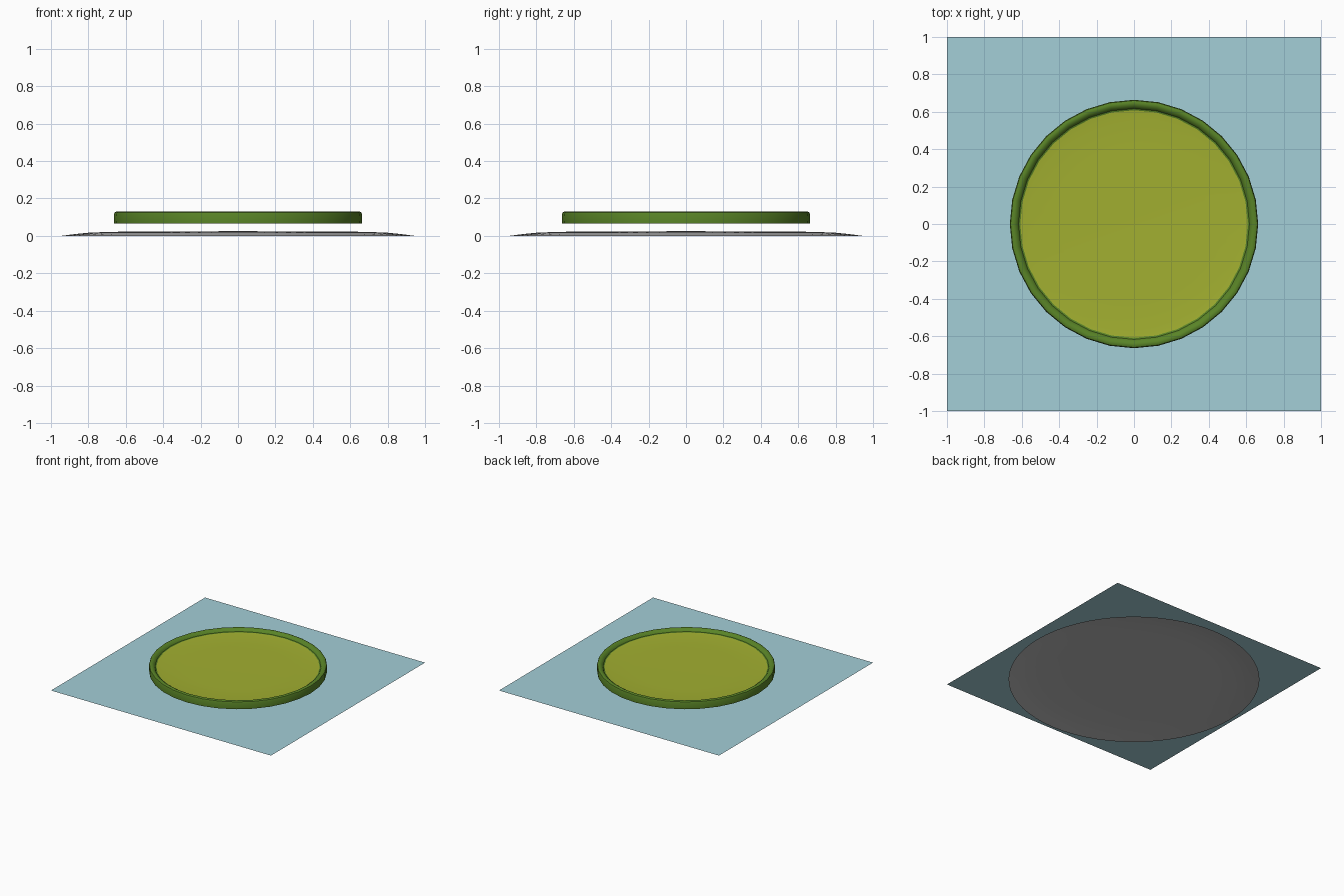
import bpy, bmesh, math

if "Cube" in bpy.data.objects:
    bpy.data.objects.remove(bpy.data.objects["Cube"])


def mat(name, rgb):
    m = bpy.data.materials.new(name)
    m.diffuse_color = (*rgb, 1)
    m.use_nodes = True
    m.node_tree.nodes["Principled BSDF"].inputs["Base Color"].default_value = m.diffuse_color
    return m


water_blue = mat("pale_water_blue", (0.37, 0.62, 0.68))
bed_grey = mat("bed_grey", (0.5, 0.5, 0.5))
rim_green = mat("rim_green", (0.10, 0.23, 0.02))
leaf_green = mat("leaf_yellow_green", (0.36, 0.43, 0.03))


def finish(name, bm, material, angle=40):
    me = bpy.data.meshes.new(name)
    bm.to_mesh(me)
    bm.free()
    ob = bpy.data.objects.new(name, me)
    bpy.context.collection.objects.link(ob)
    me.materials.append(material)
    bpy.ops.object.select_all(action='DESELECT')
    ob.select_set(True)
    bpy.context.view_layer.objects.active = ob
    bpy.ops.object.shade_smooth_by_angle(angle=math.radians(angle))
    return ob


def lathe(name, profile, sides, material, angle=40):
    """Spin an (r, z) profile about z; points run so normals face outward."""
    bm = bmesh.new()
    rings = []
    for r, z in profile:
        if r == 0:
            rings.append([bm.verts.new((0, 0, z))] * sides)
        else:
            rings.append([bm.verts.new((r * math.cos(math.tau * i / sides),
                                        r * math.sin(math.tau * i / sides), z))
                          for i in range(sides)])
    for a, b in zip(rings, rings[1:]):
        for i in range(sides):
            j = (i + 1) % sides
            bm.faces.new(dict.fromkeys((a[i], a[j], b[j], b[i])))
    return finish(name, bm, material, angle)


# square sheet of water
bm = bmesh.new()
bm.faces.new([bm.verts.new((x, y, 0.026)) for x, y in
              ((-1, -1), (1, -1), (1, 1), (-1, 1))])
finish("water_sheet", bm, water_blue)

# shallow domed shell under the water
lathe("pond_bed", [(0.945, 0), (0.87, 0.010), (0.79, 0.018), (0.65, 0.022),
                   (0.45, 0.0235), (0.2, 0.0245), (0, 0.025)], 64, bed_grey)

# pad body with raised rounded rim
lathe("pad_rim", [(0, 0.066), (0.662, 0.066), (0.664, 0.115), (0.660, 0.125),
                  (0.650, 0.130), (0.637, 0.128), (0.624, 0.120),
                  (0.617, 0.108), (0.600, 0.103)], 32, rim_green)

# slightly dished leaf surface
lathe("leaf_surface", [(0.608, 0.1055), (0.57, 0.102), (0.4, 0.100), (0, 0.099)],
      32, leaf_green)
